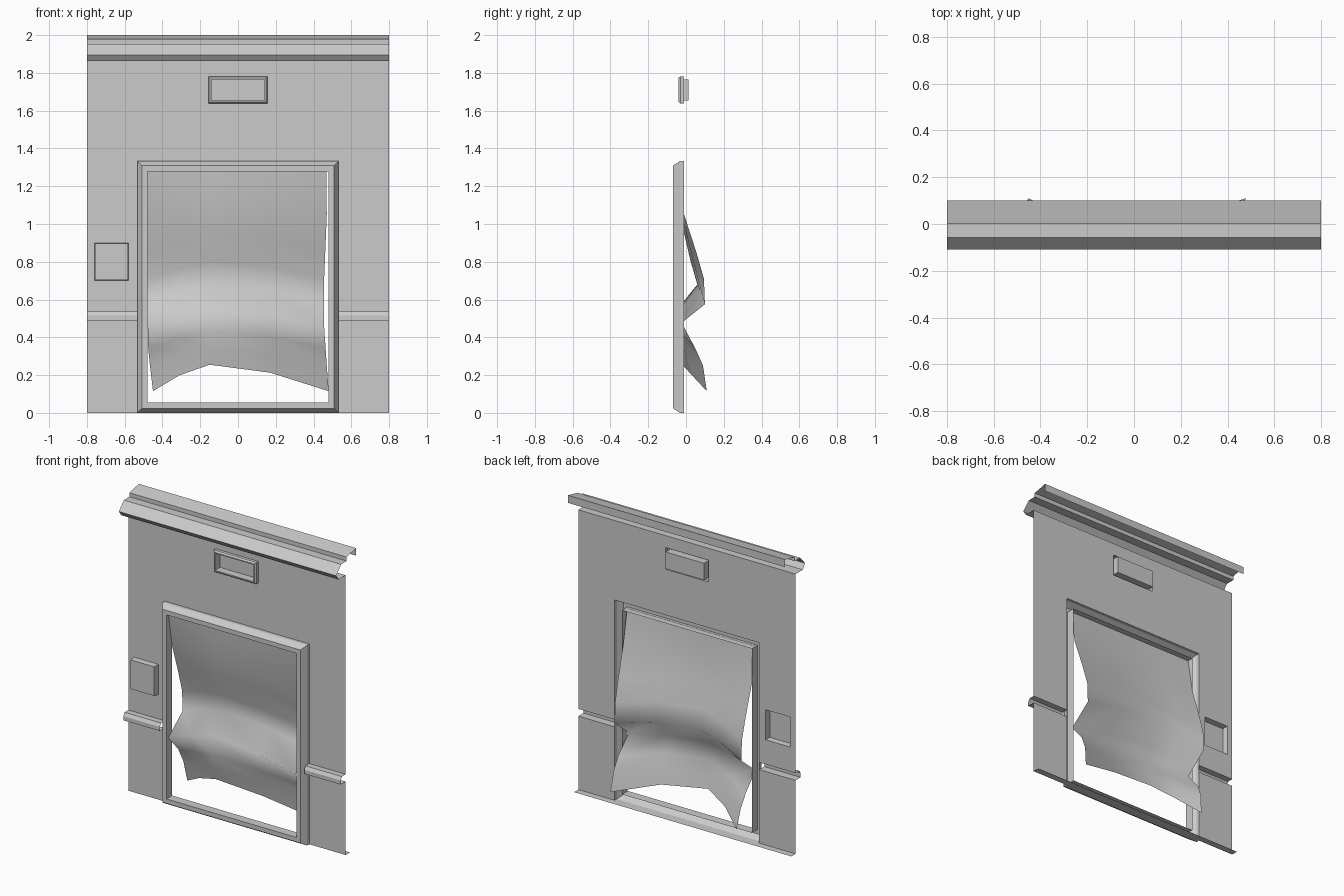
import bpy, bmesh, math

if "Cube" in bpy.data.objects:
    bpy.data.objects.remove(bpy.data.objects["Cube"])

WALL_Y = -0.01


def make(name, verts, faces, smooth=False):
    me = bpy.data.meshes.new(name)
    me.from_pydata(verts, [], faces)
    me.update()
    ob = bpy.data.objects.new(name, me)
    bpy.context.collection.objects.link(ob)
    if smooth:
        for p in me.polygons:
            p.use_smooth = True
    return ob


def extrude_profile(name, profile, x0, x1):
    """Open sheet: (y, z) profile swept along x."""
    n = len(profile)
    verts = [(x, y, z) for x in (x0, x1) for y, z in profile]
    faces = [(i, i + 1, n + i + 1, n + i) for i in range(n - 1)]
    return make(name, verts, faces)


def nested_frame(name, rect, steps, cap=False):
    """Rectangular loops given as (inset, y), bridged one to the next."""
    x0, x1, z0, z1 = rect
    verts, faces = [], []
    for d, y in steps:
        verts += [(x0 + d, y, z0 + d), (x1 - d, y, z0 + d),
                  (x1 - d, y, z1 - d), (x0 + d, y, z1 - d)]
    for k in range(len(steps) - 1):
        for i in range(4):
            a, b = 4 * k + i, 4 * k + (i + 1) % 4
            faces.append((a, b, b + 4, a + 4))
    if cap:
        m = len(verts) - 4
        faces.append((m, m + 1, m + 2, m + 3))
    return make(name, verts, faces)


# Openings: x0, x1, z0, z1
door = (-0.532, 0.532, 0.0, 1.333)
sign = (-0.157, 0.157, 1.638, 1.782)
box = (-0.76, -0.58, 0.70, 0.90)
rail = (-0.8, 0.8, 0.489, 0.537)
holes = (door, sign, box, rail)

# Wall sheet with the openings left out
xs = sorted({-0.8, 0.8, *door[:2], *sign[:2], *box[:2]})
zs = sorted({0.0, 1.862, *[z for h in holes for z in h[2:]]})
verts = [(x, WALL_Y, z) for z in zs for x in xs]
faces, n = [], len(xs)
for j in range(len(zs) - 1):
    for i in range(n - 1):
        cx, cz = (xs[i] + xs[i + 1]) / 2, (zs[j] + zs[j + 1]) / 2
        if not any(a < cx < b and c < cz < d for a, b, c, d in holes):
            faces.append((j * n + i, j * n + i + 1, (j + 1) * n + i + 1, (j + 1) * n + i))
wall = make("wall", verts, faces)
bm = bmesh.new()
bm.from_mesh(wall.data)
bmesh.ops.delete(bm, geom=[v for v in bm.verts if not v.link_faces], context='VERTS')
bmesh.ops.dissolve_limit(bm, angle_limit=0.01, verts=bm.verts, edges=bm.edges)
bm.to_mesh(wall.data)
bm.free()

# Cornice, base flange and side rails
extrude_profile("cornice", [(WALL_Y, 1.862), (-0.085, 1.862), (-0.11, 1.896), (-0.058, 1.952),
                            (0.0, 1.952), (0.0, 1.979), (0.10, 2.0), (0.10, 1.95)], -0.8, 0.8)
extrude_profile("base_flange", [(WALL_Y, 0.0), (0.035, 0.0)], -0.8, 0.8)
rail_profile = [(WALL_Y, 0.489), (-0.063, 0.489), (-0.063, 0.516), (-0.05, 0.537), (WALL_Y, 0.537)]
extrude_profile("rail_left", rail_profile, -0.8, door[0])
extrude_profile("rail_right", rail_profile, door[1], 0.8)

# Door frame, recessed sign panel and control box
nested_frame("door_frame", door, [(0, WALL_Y), (0, -0.032), (0.024, -0.07),
                                  (0.054, -0.07), (0.054, WALL_Y)])
nested_frame("sign_panel", sign, [(0, WALL_Y), (0, -0.03), (0.008, -0.04),
                                  (0.016, -0.04), (0.016, 0.012)], cap=True)
nested_frame("control_box", box, [(0, WALL_Y), (0.003, -0.048)], cap=True)

# Crumpled shutter: (y, z) profiles at its sides and its middle, blended across x
side = [(-0.05, 1.28), (-0.01, 1.05), (0.055, 0.85), (0.095, 0.71), (0.10, 0.575),
        (-0.05, 0.455), (0.05, 0.34), (0.09, 0.25), (0.11, 0.115)]
middle = [(-0.05, 1.28), (-0.04, 1.1), (-0.01, 0.95), (0.025, 0.80), (0.06, 0.68),
          (-0.045, 0.55), (-0.06, 0.43), (-0.045, 0.34), (-0.02, 0.255)]
columns = [(-0.478, 0.0), (-0.31, 0.6), (-0.15, 1.0), (0.17, 0.7), (0.468, 0.0)]
left_shift = [0, 0, 0, 0, 0, 0, 0.003, 0.012, 0.028]
right_shift = [0, 0.002, -0.006, -0.012, -0.012, -0.012, -0.004, 0.002, 0.012]
verts, faces, n = [], [], len(columns)
for r, ((ys, zs_), (ym, zm)) in enumerate(zip(side, middle)):
    for c, (x, w) in enumerate(columns):
        dx = left_shift[r] if c == 0 else right_shift[r] if c == n - 1 else 0
        verts.append((x + dx, ys + (ym - ys) * w, zs_ + (zm - zs_) * w))
for r in range(len(side) - 1):
    for c in range(n - 1):
        faces.append((r * n + c, (r + 1) * n + c, (r + 1) * n + c + 1, r * n + c + 1))
make("crumpled_shutter", verts, faces, smooth=True)
